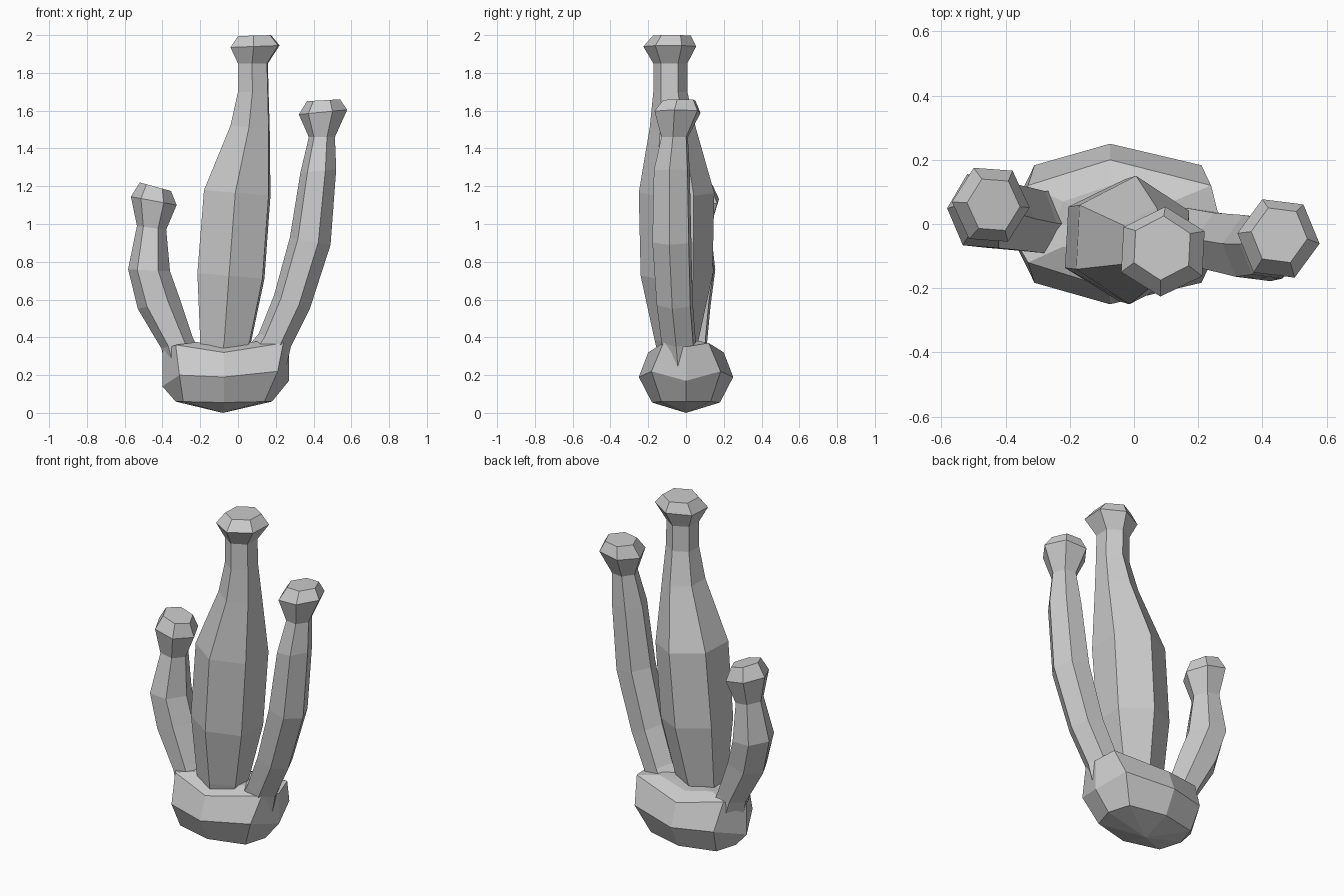
import bpy
from math import sin, cos, radians, pi


def make_mesh(name, verts, faces):
    mesh = bpy.data.meshes.new(name)
    mesh.from_pydata(verts, [], faces)
    mesh.update()
    obj = bpy.data.objects.new(name, mesh)
    bpy.context.collection.objects.link(obj)
    return obj


def bridge(rings, n):
    return [(r * n + i, r * n + (i + 1) % n, (r + 1) * n + (i + 1) % n, (r + 1) * n + i)
            for r in range(rings - 1) for i in range(n)]


def hex_tube(name, rings, phase):
    # each ring: left point (x, z), right point (x, z), y centre, y half width
    angles = [radians(phase) + i * pi / 3 for i in range(6)]
    mc = max(cos(a) for a in angles)
    ms = max(sin(a) for a in angles)
    verts = []
    for x0, z0, x1, z1, y, hy in rings:
        for a in angles:
            t = 0.5 + 0.5 * cos(a) / mc
            verts.append((x0 + (x1 - x0) * t, y + hy * sin(a) / ms, z0 + (z1 - z0) * t))
    faces = bridge(len(rings), 6)
    last = len(verts) - 6
    faces += [tuple(range(5, -1, -1)), tuple(range(last, last + 6))]
    return make_mesh(name, verts, faces)


# Tall centre tube with flared tip
hex_tube("centre_tube", [
    (-0.19, 0.28, 0.03, 0.28, -0.05, 0.09),
    (-0.20, 0.38, 0.07, 0.38, -0.05, 0.115),
    (-0.215, 0.74, 0.14, 0.71, -0.05, 0.19),
    (-0.18, 1.18, 0.172, 1.15, -0.05, 0.20),
    (-0.04, 1.52, 0.168, 1.50, -0.07, 0.122),
    (0.00, 1.70, 0.162, 1.70, -0.083, 0.09),
    (0.00, 1.85, 0.158, 1.85, -0.083, 0.09),
    (-0.04, 1.935, 0.22, 1.945, -0.086, 0.14),
    (0.00, 1.995, 0.175, 2.0, -0.075, 0.10)], 87)

# Right arm
hex_tube("right_arm", [
    (0.06, 0.36, 0.25, 0.22, -0.03, 0.085),
    (0.11, 0.42, 0.28, 0.35, -0.04, 0.09),
    (0.19, 0.62, 0.38, 0.55, -0.06, 0.095),
    (0.275, 0.93, 0.49, 0.89, -0.075, 0.103),
    (0.33, 1.27, 0.52, 1.29, -0.075, 0.095),
    (0.375, 1.46, 0.513, 1.46, -0.06, 0.07),
    (0.322, 1.58, 0.578, 1.605, -0.045, 0.122),
    (0.365, 1.65, 0.54, 1.66, -0.035, 0.085)], -7)

# Left arm
hex_tube("left_arm", [
    (-0.38, 0.22, -0.20, 0.32, 0.01, 0.10),
    (-0.405, 0.34, -0.24, 0.40, 0.01, 0.10),
    (-0.53, 0.55, -0.31, 0.61, 0.025, 0.105),
    (-0.582, 0.76, -0.36, 0.75, 0.04, 0.115),
    (-0.535, 0.99, -0.38, 0.97, 0.055, 0.075),
    (-0.567, 1.145, -0.325, 1.10, 0.06, 0.115),
    (-0.52, 1.22, -0.355, 1.175, 0.06, 0.08)], -4)

# Lumpy base: rings of eight points, mirrored front to back
levels = [  # (left end x,z) (left corner x,y,z) (middle y,z) (right corner) (right end)
    ((-0.33, .06), (-0.29, .13, .06), (.18, .055), (0.14, .13, .06), (0.18, .06)),
    ((-0.40, .14), (-0.31, .183, .20), (.25, .19), (0.21, .183, .22), (0.27, .17)),
    ((-0.40, .33), (-0.33, .12, .36), (.20, .32), (0.24, .12, .37), (0.27, .35)),
    ((-0.25, .37), (-0.22, .07, .375), (.12, .36), (0.12, .07, .38), (0.15, .38))]
verts = []
for le, lc, m, rc, re in levels:
    mid = (-0.075, *m)
    front = [(x, -y, z) for x, y, z in (lc, mid, rc)]
    verts += [(le[0], 0, le[1]), *front, (re[0], 0, re[1]), rc, mid, lc]
faces = bridge(4, 8)
verts += [(-0.08, 0, 0), (-0.08, 0, 0.36)]
faces += [((i + 1) % 8, i, 32) for i in range(8)]
faces += [(24 + i, 24 + (i + 1) % 8, 33) for i in range(8)]
make_mesh("base", verts, faces)
